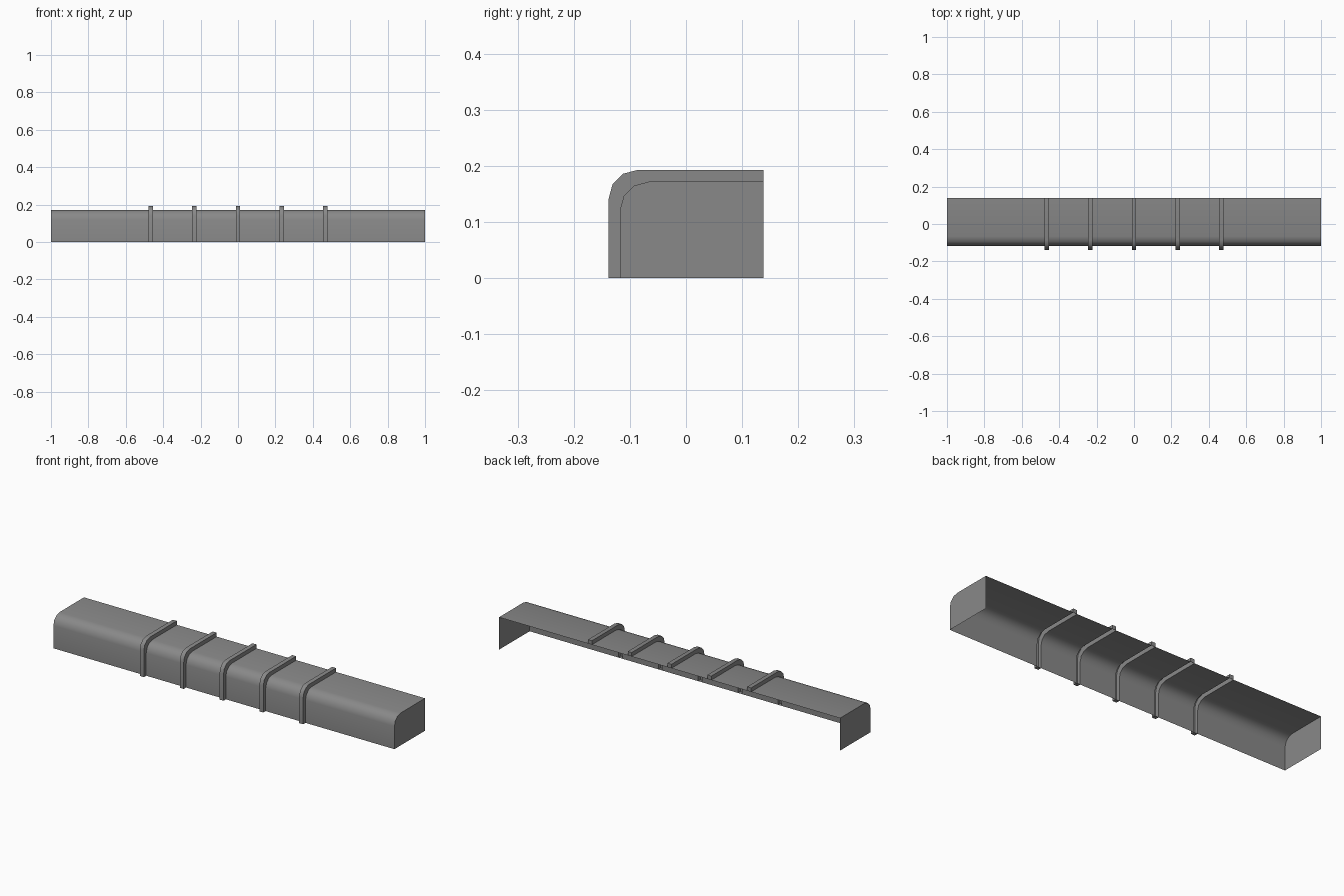
import bpy, bmesh, math

if "Cube" in bpy.data.objects:
    bpy.data.objects.remove(bpy.data.objects["Cube"])

RIB_X = [-0.467, -0.2335, 0.0, 0.2335, 0.467]
HALF_W = 0.0115          # half the rib width
BACK = 0.138             # open back edge
R = 0.052                # corner radius

grey = bpy.data.materials.new("mid grey")
grey.diffuse_color = (0.25, 0.25, 0.25, 1)
grey.use_nodes = True
grey.node_tree.nodes["Principled BSDF"].inputs["Base Color"].default_value = grey.diffuse_color


def profile(front, top):
    """Front wall, rounded corner in three steps, flat top."""
    pts = [(front, 0.0)]
    for i in range(4):
        a = math.radians(30 * i)
        pts.append((front + R - R * math.cos(a), top - R + R * math.sin(a)))
    return pts + [(BACK, top)]


INNER = profile(-0.118, 0.172)
OUTER = profile(-0.138, 0.193)


def row(bm, x, pts):
    return [bm.verts.new((x, y, z)) for y, z in pts]


def strip(bm, a, b):
    for i in range(len(a) - 1):
        bm.faces.new((a[i], b[i], b[i + 1], a[i + 1]))


def finish(bm, name):
    me = bpy.data.meshes.new(name)
    bm.to_mesh(me)
    bm.free()
    me.materials.append(grey)
    ob = bpy.data.objects.new(name, me)
    bpy.context.collection.objects.link(ob)
    bpy.ops.object.select_all(action='DESELECT')
    ob.select_set(True)
    bpy.context.view_layer.objects.active = ob
    bpy.ops.object.shade_smooth_by_angle(angle=math.radians(40))


# Thin cover panels between the ribs, with a flat cap at each end
bm = bmesh.new()
edges = [-1.0]
for x in RIB_X:
    edges += [x - HALF_W, x + HALF_W]
edges.append(1.0)
for x0, x1 in zip(edges[::2], edges[1::2]):
    a, b = row(bm, x0, INNER), row(bm, x1, INNER)
    strip(bm, a, b)
    if x0 == -1.0:
        bm.faces.new([bm.verts.new((x0, BACK, 0))] + a)
    if x1 == 1.0:
        bm.faces.new(([bm.verts.new((x1, BACK, 0))] + b)[::-1])
finish(bm, "cover_shell")

# Raised ribs, hollow on the inside
for n, x in enumerate(RIB_X):
    bm = bmesh.new()
    x0, x1 = x - HALF_W, x + HALF_W
    ia, oa = row(bm, x0, INNER), row(bm, x0, OUTER)
    ob_, ib = row(bm, x1, OUTER), row(bm, x1, INNER)
    # outer band and both side walls
    strip(bm, ia, oa)
    strip(bm, oa, ob_)
    strip(bm, ob_, ib)
    # closed foot and back end
    bm.faces.new((oa[0], ia[0], ib[0], ob_[0]))
    bm.faces.new((oa[-1], ob_[-1], ib[-1], ia[-1]))
    finish(bm, f"rib_{n + 1}")
